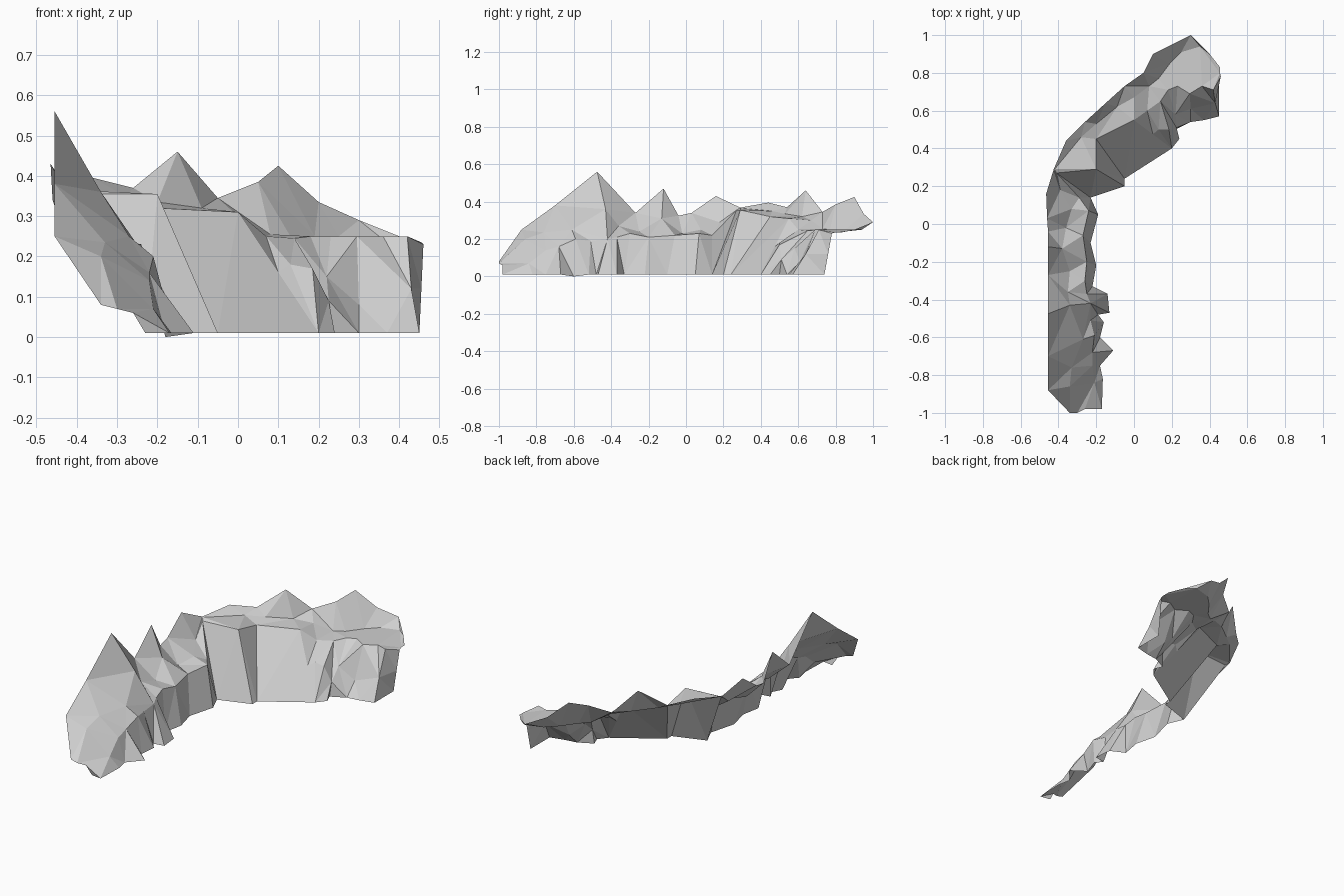
import bpy
import bmesh
from mathutils import Vector

cube = bpy.data.objects.get("Cube")
if cube:
    bpy.data.objects.remove(cube, do_unlink=True)

# One plain stone colour
stone = bpy.data.materials.new("grey_stone")
stone.use_nodes = True
stone.diffuse_color = (0.63, 0.63, 0.63, 1)
stone.node_tree.nodes["Principled BSDF"].inputs["Base Color"].default_value = stone.diffuse_color

GROUND = 0.01


def path(*points):
    """Turn points into vectors; points without a height lie on the ground."""
    return [Vector(p if len(p) == 3 else (*p, GROUND)) for p in points]


# Each section has a foot, the lip and back of its ledge, and a jagged crest,
# all running from front to back.

# Tall bluff at the front end
front_bluff = {
    "foot": path((-.23, -.97), (-.17, -.98), (-.165, -.82), (-.18, -.75),
                 (-.11, -.67), (-.18, -.6, 0), (-.16, -.52), (-.19, -.48),
                 (-.13, -.47), (-.14, -.37)),
    "lip": path((-.26, -.98, .06), (-.21, -.84, .07), (-.22, -.75, .14),
                (-.22, -.68, .16), (-.21, -.59, .2), (-.23, -.51, .19),
                (-.23, -.42, .2), (-.25, -.37, .21)),
    "shelf": path((-.3, -1, .07), (-.34, -.86, .2), (-.33, -.76, .235),
                  (-.27, -.61, .25), (-.34, -.43, .36), (-.35, -.36, .27)),
    "crest": path((-.34, -1, .08), (-.455, -.88, .25), (-.455, -.7, .38),
                  (-.455, -.475, .56), (-.455, -.27, .34)),
}

# Low notched ledge in the middle
middle_ledge = {
    "foot": path((-.14, -.37), (-.22, -.33), (-.2, -.22), (-.23, -.1),
                 (-.19, .05), (-.23, .14)),
    "lip": path((-.25, -.37, .21), (-.26, -.3, .23), (-.25, -.2, .21),
                (-.27, -.06, .22), (-.24, .07, .23), (-.29, .14, .22),
                (-.41, .27, .355)),
    "shelf": path((-.35, -.36, .27), (-.34, -.25, .24), (-.38, -.13, .31),
                  (-.36, -.02, .23), (-.33, .08, .25), (-.39, .18, .29),
                  (-.42, .29, .365)),
    "crest": path((-.455, -.27, .34), (-.455, -.12, .47), (-.455, -.04, .325),
                  (-.46, .03, .34), (-.465, .16, .43), (-.425, .29, .368)),
}

# Broad flat panels of the bend
bend_wall = {
    "foot": path((-.23, .14), (-.05, .2), (-.05, .24), (.2, .4)),
    "lip": path((-.41, .27, .355), (-.2, .29, .355), (-.2, .45, .32), (0, .55, .31)),
    "shelf": path((-.42, .29, .365), (-.28, .46, .35), (-.2, .53, .335),
                  (-.09, .62, .32), (0, .67, .3)),
    "crest": path((-.425, .29, .368), (-.36, .44, .395), (-.26, .54, .37),
                  (-.15, .64, .46), (-.05, .73, .345)),
}

# Plateau with a small outcrop below it at the rear end
rear_plateau = {
    "foot": path((.2, .4), (.24, .45), (.22, .5), (.3, .54), (.37, .55),
                 (.45, .57), (.45, .74)),
    "outcrop": path((.1, .475, .16), (.13, .5, .18), (.185, .5, .17),
                    (.225, .51, .09), (.22, .58, .15), (.3, .61, .08),
                    (.43, .64, .12), (.455, .76, .12)),
    "lip": path((0, .55, .31), (.07, .6, .25), (.14, .65, .245), (.18, .71, .25),
                (.23, .73, .25), (.295, .69, .25), (.36, .73, .25),
                (.42, .71, .25), (.46, .78, .23)),
    "shelf": path((0, .67, .3), (.08, .73, .255), (.13, .77, .25), (.19, .85, .25),
                  (.25, .91, .25), (.35, .94, .25), (.455, .8, .235)),
    "crest": path((-.05, .73, .345), (.05, .8, .385), (.1, .9, .425),
                  (.2, .95, .335), (.3, 1, .29), (.4, .9, .25), (.455, .83, .235)),
}


def zip_order(low, high):
    """Find the step sequence that joins two paths with the shortest rungs."""
    best = {(0, 0): (0.0, None)}
    for i in range(len(low)):
        for j in range(len(high)):
            if i == j == 0:
                continue
            rung = (low[i] - high[j]).length_squared
            before = [s for s in ((i - 1, j), (i, j - 1)) if s in best]
            prev = min(before, key=lambda s: best[s][0])
            best[i, j] = (best[prev][0] + rung, prev)
    step = (len(low) - 1, len(high) - 1)
    order = []
    while step:
        order.append(step)
        step = best[step][1]
    return order[::-1]


def add_strip(bm, low, high):
    """Add a faceted sheet of rock between a lower and an upper path."""
    a = [bm.verts.new(p) for p in low]
    b = [bm.verts.new(p) for p in high]
    order = zip_order(low, high)
    for (i, j), (next_i, next_j) in zip(order, order[1:]):
        if next_i > i:
            bm.faces.new((a[i], a[next_i], b[j]))
        else:
            bm.faces.new((a[i], b[next_j], b[j]))


def rock_section(name, rows):
    """Stack the bands of one section; its back and underside stay open."""
    bm = bmesh.new()
    levels = list(rows.values())
    for low, high in zip(levels, levels[1:]):
        add_strip(bm, low, high)
    bmesh.ops.remove_doubles(bm, verts=bm.verts, dist=0.001)
    mesh = bpy.data.meshes.new(name)
    bm.to_mesh(mesh)
    bm.free()
    mesh.materials.append(stone)
    bpy.context.collection.objects.link(bpy.data.objects.new(name, mesh))


rock_section("front_bluff", front_bluff)
rock_section("middle_ledge", middle_ledge)
rock_section("bend_wall", bend_wall)
rock_section("rear_plateau", rear_plateau)
